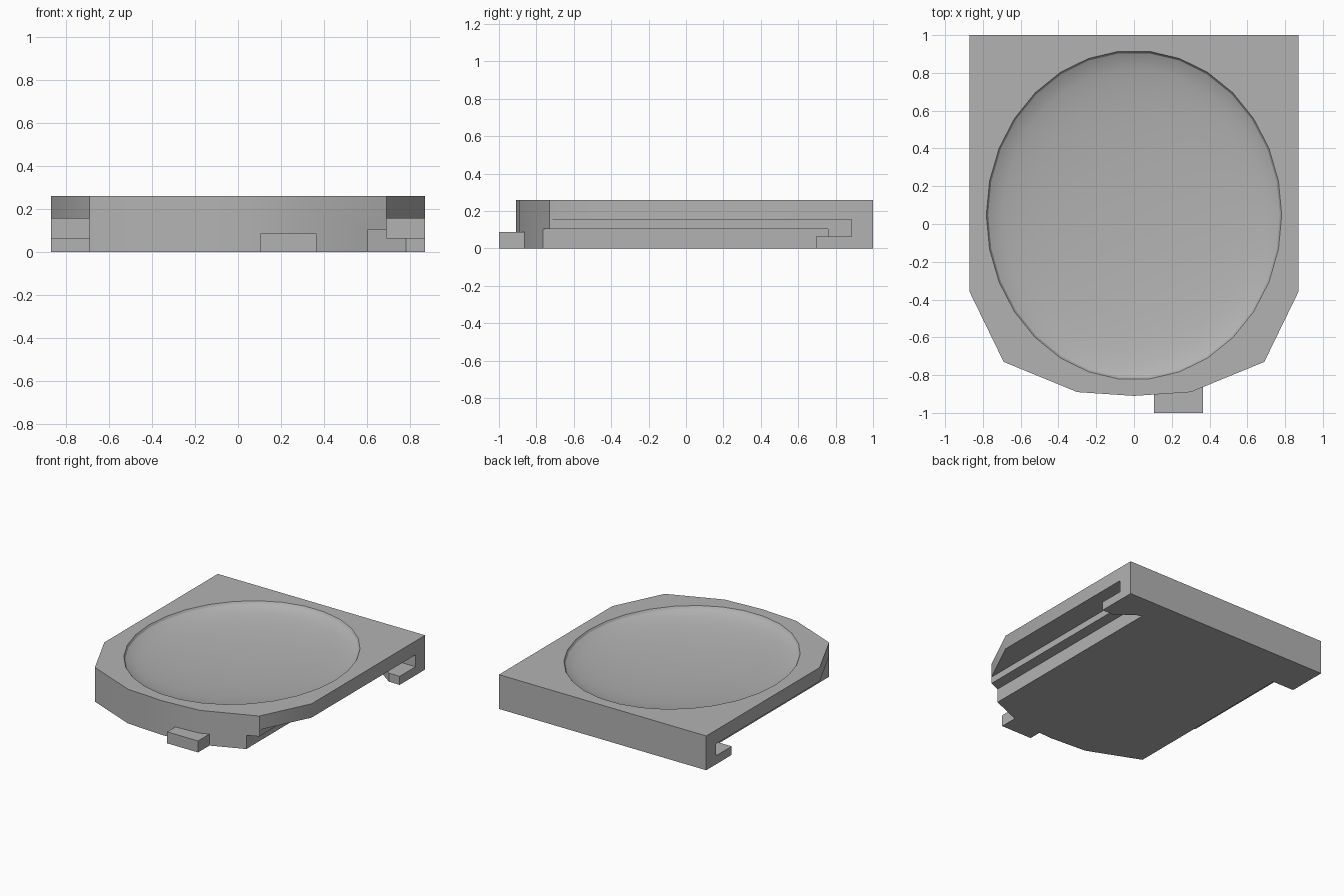
import bpy, bmesh, math

default_cube = bpy.data.objects.get("Cube")
if default_cube:
    bpy.data.objects.remove(default_cube, do_unlink=True)

grey = bpy.data.materials.new("plain_grey")
grey.use_nodes = True
GREY = (0.45, 0.45, 0.45, 1)
grey.diffuse_color = GREY
grey.node_tree.nodes["Principled BSDF"].inputs["Base Color"].default_value = GREY


def finish(name, bm):
    bmesh.ops.recalc_face_normals(bm, faces=bm.faces)
    mesh = bpy.data.meshes.new(name)
    bm.to_mesh(mesh)
    bm.free()
    mesh.materials.append(grey)
    obj = bpy.data.objects.new(name, mesh)
    bpy.context.collection.objects.link(obj)
    return obj


def prism(name, outline, z0, z1):
    """Extrude a plan outline from z0 up to z1."""
    bm = bmesh.new()
    face = bm.faces.new([bm.verts.new((x, y, z0)) for x, y in outline])
    top = bmesh.ops.extrude_face_region(bm, geom=[face])["geom"]
    bmesh.ops.translate(bm, vec=(0, 0, z1 - z0),
                        verts=[v for v in top if isinstance(v, bmesh.types.BMVert)])
    return finish(name, bm)


def rect(x0, x1, y0, y1):
    return [(x0, y0), (x1, y0), (x1, y1), (x0, y1)]


def bowl(name, cy, rx, ry, top, depth, sides=30, rings=10):
    """Elliptical bowl with a flat lid rising above the surface."""
    bm = bmesh.new()
    levels = [(1, top + 0.1)]
    for i in range(rings):
        a = math.pi / 2 * i / rings
        levels.append((math.cos(a), top - depth * math.sin(a)))
    loops = []
    for s, z in levels:
        angles = [math.tau * k / sides for k in range(sides)]
        loops.append([bm.verts.new((rx * s * math.cos(a), cy + ry * s * math.sin(a), z))
                      for a in angles])
    for a, b in zip(loops, loops[1:]):
        for k in range(sides):
            j = (k + 1) % sides
            bm.faces.new((a[k], a[j], b[j], b[k]))
    bm.faces.new(loops[0])
    tip = bm.verts.new((0, cy, top - depth))
    for k in range(sides):
        bm.faces.new((loops[-1][k], loops[-1][(k + 1) % sides], tip))
    return finish(name, bm)


def smooth(obj):
    bpy.ops.object.select_all(action="DESELECT")
    obj.select_set(True)
    bpy.context.view_layer.objects.active = obj
    bpy.ops.object.shade_smooth_by_angle(angle=math.radians(30))


# Main block: square back, faceted round front
H, W = 0.26, 0.87
half = [(0.30, -0.89), (0.69, -0.73), (W, -0.36), (W, 1)]
outline = [(0, -0.91)] + half + [(-x, y) for x, y in reversed(half)]
body = prism("body", outline, 0, H)

# Side channels, the stepped right-hand groove with its slanted end, and the dish
cutters = [
    prism("channel_cutter_1", rect(0.69, 1.1, -1.2, 0.885), 0.065, 0.155),
    prism("channel_cutter_2", rect(-1.1, -0.69, -1.2, 0.885), 0.065, 0.155),
    prism("hook_cutter", rect(-1.1, -0.69, -1.2, 0.695), -0.1, 0.11),
    prism("groove_cutter", [(0.605, -1.2), (1.1, -1.2), (1.1, 0.695),
                            (0.78, 0.695), (0.605, 0.82)], -0.1, 0.105),
    bowl("dish_cutter", 0.047, 0.782, 0.872, H, 0.1),
]
bpy.context.view_layer.objects.active = body
for cutter in cutters:
    cutter.hide_render = True
    mod = body.modifiers.new("cut", "BOOLEAN")
    mod.operation, mod.solver, mod.object = "DIFFERENCE", "EXACT", cutter
    bpy.ops.object.modifier_apply(modifier=mod.name)
for cutter in cutters:
    bpy.data.objects.remove(cutter, do_unlink=True)
smooth(body)

# Small latch tab on the front, fitted to the curved wall
tab = prism("front_tab", [(0.105, -1), (0.365, -1), (0.365, -0.863),
                          (0.30, -0.89), (0.105, -0.903)], 0, 0.087)
